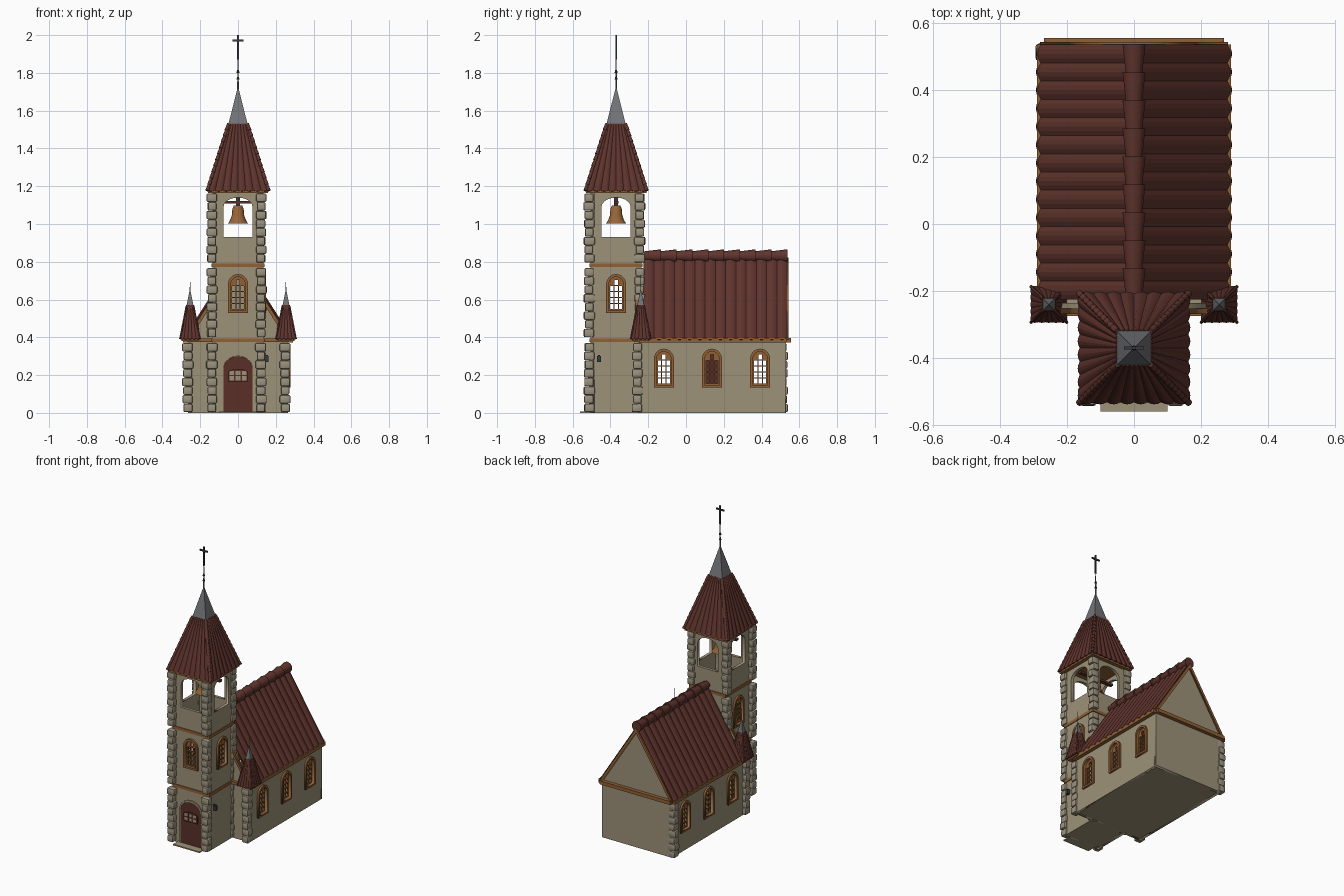
import bpy, bmesh, math, random
from mathutils import Vector, Matrix

random.seed(4)
cube = bpy.data.objects.get("Cube")
if cube:
    bpy.data.objects.remove(cube)


def material(name, r, g, b):
    m = bpy.data.materials.new(name)
    m.use_nodes = True
    m.diffuse_color = (r, g, b, 1)
    m.node_tree.nodes["Principled BSDF"].inputs["Base Color"].default_value = (r, g, b, 1)
    return m


PLASTER = material("plaster", 0.34, 0.29, 0.19)
STONE = material("corner stone", 0.33, 0.29, 0.21)
TIMBER = material("timber", 0.28, 0.115, 0.035)
TILE = material("roof tile", 0.115, 0.034, 0.026)
DOOR = material("door wood", 0.1, 0.03, 0.02)
LEAD = material("lead grey", 0.17, 0.175, 0.185)
IRON = material("dark iron", 0.04, 0.042, 0.05)
BRONZE = material("bell bronze", 0.32, 0.13, 0.04)


def finish(name, bm, mat, smooth=False):
    me = bpy.data.meshes.new(name)
    bm.to_mesh(me)
    bm.free()
    me.materials.append(mat)
    ob = bpy.data.objects.new(name, me)
    bpy.context.collection.objects.link(ob)
    if smooth:
        bpy.ops.object.select_all(action='DESELECT')
        ob.select_set(True)
        bpy.context.view_layer.objects.active = ob
        bpy.ops.object.shade_smooth_by_angle(angle=math.radians(40))
    return ob


def box(name, lo, hi, mat):
    lo, hi = Vector(lo), Vector(hi)
    bm = bmesh.new()
    bmesh.ops.create_cube(bm, size=1, matrix=Matrix.Translation((lo + hi) / 2)
                          @ Matrix.Diagonal((*(hi - lo), 1)))
    return finish(name, bm, mat)


def panel(name, outlines, depth, mat, origin, angle=0):
    """Upright slab; later outlines inside the first become holes."""
    cu = bpy.data.curves.new(name, 'CURVE')
    cu.dimensions, cu.fill_mode, cu.extrude = '2D', 'BOTH', depth / 2
    for pts in outlines:
        sp = cu.splines.new('POLY')
        sp.points.add(len(pts) - 1)
        for p, (x, y) in zip(sp.points, pts):
            p.co = (x, y, 0, 1)
        sp.use_cyclic_u = True
    cu.materials.append(mat)
    ob = bpy.data.objects.new(name, cu)
    bpy.context.collection.objects.link(ob)
    ob.location = origin
    ob.rotation_euler = (math.pi / 2, 0, angle)
    bpy.ops.object.select_all(action='DESELECT')
    ob.select_set(True)
    bpy.context.view_layer.objects.active = ob
    bpy.ops.object.convert(target='MESH')


def arch(cx, hw, z0, z1, rise):
    turn = [math.pi * i / 10 for i in range(11)]
    return [(cx - hw, z0), (cx + hw, z0)] + [
        (cx + hw * math.cos(t), z1 - rise + rise * math.sin(t)) for t in turn]


def rect(x0, x1, z0, z1):
    return [(x0, z0), (x1, z0), (x1, z1), (x0, z1)]


def window_hole(cx, z0):
    return arch(cx, 0.04, z0 + 0.012, z0 + 0.19, 0.045)


def window(name, cx, z0, origin, angle):
    panel(name + "_frame", [arch(cx, 0.053, z0, z0 + 0.205, 0.055), window_hole(cx, z0)],
          0.045, TIMBER, origin, angle)
    panes = [rect(cx + c * 0.023 - 0.009, cx + c * 0.023 + 0.009,
                  z0 + 0.02 + r * 0.032, z0 + 0.046 + r * 0.032)
             for c in (-1, 0, 1) for r in range(5) if r < 4 or c == 0]
    panel(name + "_lattice", [window_hole(cx, z0)] + panes, 0.008, TIMBER, origin, angle)


def chain(name, p0, p1, n, big, small, mat=TILE):
    """Overlapping tapered tiles, the wide end of each towards p0."""
    p0, p1 = Vector(p0), Vector(p1)
    step = (p1 - p0) / n
    rot = step.to_track_quat('Z', 'Y').to_matrix().to_4x4()
    bm = bmesh.new()
    for i in range(n):
        bmesh.ops.create_cone(bm, cap_ends=True, segments=10, radius1=big, radius2=small,
                              depth=step.length * 1.08,
                              matrix=Matrix.Translation(p0 + step * (i + 0.5)) @ rot)
    return finish(name, bm, mat, True)


def tile_slope(name, bl, br, tr, tl, ribs, amp):
    """Ribbed roof face with a scalloped lower edge."""
    bl, br, tr, tl = map(Vector, (bl, br, tr, tl))
    normal = (br - bl).cross(tl - bl).normalized()
    down = ((bl + br) - (tl + tr)).normalized()
    bm = bmesh.new()
    last = None
    for i in range(ribs * 4 + 1):
        u = i / (ribs * 4)
        off = amp * abs(math.sin(math.pi * u * ribs))
        pair = (bm.verts.new(bl.lerp(br, u) + (normal + down) * off),
                bm.verts.new(tl.lerp(tr, u) + normal * off))
        if last:
            bm.faces.new((last[0], pair[0], pair[1], last[1]))
        last = pair
    mod = finish(name, bm, TILE).modifiers.new("thickness", 'SOLIDIFY')
    mod.thickness, mod.offset = 0.01, -1


def cone(name, x, y, z0, z1, r0, r1, sides, mat):
    bm = bmesh.new()
    bmesh.ops.create_cone(bm, cap_ends=True, segments=sides, radius1=r0, radius2=r1, depth=z1 - z0,
                          matrix=Matrix.Translation((x, y, (z0 + z1) / 2))
                          @ Matrix.Rotation(math.pi / 4, 4, 'Z'))
    return finish(name, bm, mat)


def spire(name, x, y, z0, z1, h0, h1, tip, needle, ribs, hip):
    c = Vector((x, y, 0))
    for k in range(4):
        rot = Matrix.Rotation(k * math.pi / 2, 3, 'Z')
        at = lambda sx, h, z: c + rot @ Vector((sx * h, -h, z))
        tile_slope(f"{name}_slope_{k}", at(-1, h0, z0), at(1, h0, z0), at(1, h1, z1), at(-1, h1, z1),
                   ribs, h0 * 0.03)
        chain(f"{name}_hip_{k}", at(1, h0, z0), at(1, h1, z1), 11, hip, hip * 0.7)
    cone(name + "_cap", x, y, z1 - 0.003, tip, h1 * 1.45, h1 * 0.08, 4, LEAD)
    cone(name + "_needle", x, y, tip - 0.01, needle, h1 * 0.09, h1 * 0.05, 8, LEAD)


def stones(name, x, y, z0, z1, rows=8):
    """Column of irregular rounded corner blocks."""
    bm = bmesh.new()
    h = (z1 - z0) / rows
    for i in range(rows):
        long, short = random.uniform(0.052, 0.058), random.uniform(0.043, 0.049)
        size = (long, short) if i % 2 else (short, long)
        jig = random.uniform(-0.002, 0.002)
        bmesh.ops.create_cube(bm, size=1, matrix=Matrix.Translation((x + jig, y - jig, z0 + h * (i + 0.5)))
                              @ Matrix.Diagonal((*size, h * 0.97, 1)))
    bmesh.ops.bevel(bm, geom=bm.edges[:], offset=0.008, segments=2, affect='EDGES', profile=0.5)
    return finish(name, bm, STONE, True)


TY, TH = -0.37, 0.135          # tower centre and half width
NY, NX = 0.1375, 0.265         # nave centre and half width
SIDES = {"front": 0, "left": math.pi / 2, "back": math.pi, "right": -math.pi / 2}

# Tower walls, with belfry openings on every side
for side, ang in SIDES.items():
    d = Matrix.Rotation(ang, 3, 'Z') @ Vector((0, -TH + 0.01, 0))
    origin = (d.x, TY + d.y, 0)
    holes = [arch(0, 0.077, 0.93, 1.14, 0.05)]
    if side != "back":
        holes.append(window_hole(0, 0.53))
        window("tower_window_" + side, 0, 0.53, origin, ang)
    if side == "front":
        holes.append(arch(0, 0.08, 0.005, 0.305, 0.07))
    half = TH if side in ("front", "back") else TH - 0.02
    panel("tower_wall_" + side, [rect(-half, half, 0, 1.17)] + holes, 0.02, PLASTER, origin, ang)

# Tower bands, floors and corner stones
for name, z, h in (("lower", 0.375, 0.14), ("upper", 0.772, 0.14), ("eaves", 1.163, 0.16)):
    box(f"tower_band_{name}", (-h, TY - h, z), (h, TY + h, z + 0.02), TIMBER)
for i, (x, y) in enumerate(((-0.138, -0.513), (0.122, -0.513), (-0.138, -0.245), (0.122, -0.245))):
    for j, z in enumerate((0.003, 0.4, 0.795)):
        stones(f"tower_stones_{i}_{j}", x, y, z, z + 0.367)

# Door with its small grille and step
DY = TY - TH + 0.005
panel("door", [arch(0, 0.078, 0.005, 0.3, 0.068)], 0.02, DOOR, (0, DY, 0))
panel("door_arch", [arch(0, 0.086, 0.005, 0.312, 0.075), arch(0, 0.078, 0.003, 0.301, 0.068)],
      0.025, PLASTER, (0, DY, 0))
panel("door_pane", [arch(0, 0.048, 0.17, 0.228, 0.015)], 0.008, PLASTER, (0, DY - 0.011, 0))
panel("door_grille", [arch(0, 0.052, 0.166, 0.232, 0.017)]
      + [rect(c * 0.032 - 0.012, c * 0.032 + 0.012, z, z + 0.022) for c in (-1, 0, 1) for z in (0.172, 0.2)],
      0.008, DOOR, (0, DY - 0.014, 0))
box("door_step", (-0.1, -0.56, 0), (0.1, -0.5, 0.008), PLASTER)

# Wall lantern
box("lantern_bracket", (TH, -0.465, 0.3), (TH + 0.025, -0.455, 0.306), IRON)
box("lantern", (TH + 0.008, -0.47, 0.27), (TH + 0.026, -0.45, 0.3), IRON)

# Spire and cross
spire("spire", 0, TY, 1.178, 1.53, 0.162, 0.05, 1.72, 1.88, 8, 0.011)
for i, z in enumerate((1.765, 1.8)):
    cone(f"needle_bead_{i}", 0, TY, z, z + 0.014, 0.008, 0.005, 8, IRON)
box("cross_post", (-0.005, TY - 0.004, 1.87), (0.005, TY + 0.004, 2.0), IRON)
box("cross_arm", (-0.03, TY - 0.004, 1.967), (0.03, TY + 0.004, 1.977), IRON)

# Bell, turned from a profile
bm = bmesh.new()
profile = [(0.001, 1.1), (0.022, 1.098), (0.03, 1.08), (0.033, 1.045), (0.042, 1.02), (0.053, 1.003), (0.04, 1.006)]
vs = [bm.verts.new((r, 0, z)) for r, z in profile]
es = [bm.edges.new(p) for p in zip(vs, vs[1:])]
bmesh.ops.spin(bm, geom=vs + es, cent=(0, 0, 0), axis=(0, 0, 1), angle=math.tau, steps=20)
bmesh.ops.remove_doubles(bm, verts=bm.verts[:], dist=0.0005)
bmesh.ops.recalc_face_normals(bm, faces=bm.faces[:])
finish("bell", bm, BRONZE, True).location.y = TY
box("bell_beam", (-0.13, TY - 0.012, 1.108), (0.13, TY + 0.012, 1.122), DOOR)
box("bell_hanger", (-0.01, TY - 0.01, 1.09), (0.01, TY + 0.01, 1.165), IRON)

# Nave walls, windows, floor and gables
WX = (-0.255, 0, 0.255)
for side, s in (("left", 1), ("right", -1)):
    origin, ang = (s * (NX - 0.01), NY, 0), s * math.pi / 2
    panel("nave_wall_" + side, [rect(-0.39, 0.39, 0, 0.385)] + [window_hole(x, 0.135) for x in WX],
          0.02, PLASTER, origin, ang)
    for i, x in enumerate(WX):
        window(f"nave_window_{side}_{i}", x, 0.135, origin, ang)
    lo, hi = sorted((s * NX, s * 0.29))
    box("nave_eaves_beam_" + side, (lo, -0.25, 0.372), (hi, 0.535, 0.396), TIMBER)
    ends = [(s * 0.282, y, 0.39) for y in (-0.225, 0.535)][::s]
    tops = [(0, p[1], 0.83) for p in ends]
    tile_slope("nave_roof_" + side, ends[0], ends[1], tops[1], tops[0], 14, 0.008)
for end, y, ang in (("front", -0.245, 0), ("back", 0.52, math.pi)):
    panel("nave_gable_" + end, [[(-NX, 0), (NX, 0), (NX, 0.395), (0, 0.805), (-NX, 0.395)]],
          0.02, PLASTER, (0, y, 0), ang)
    out = -1 if end == "front" else 1
    panel("barge_board_" + end, [[(-0.28, 0.385), (0, 0.822), (0.28, 0.385), (0.26, 0.385), (0, 0.79), (-0.26, 0.385)]],
          0.016, TIMBER, (0, y + out * 0.015, 0), ang)
box("nave_band_front", (-0.27, -0.275, 0.375), (0.27, -0.25, 0.395), TIMBER)
box("nave_band_back", (-0.268, 0.525, 0.372), (0.268, 0.555, 0.396), TIMBER)
box("nave_floor", (-NX, -0.25, 0), (NX, 0.53, 0.01), PLASTER)
box("tower_floor", (-TH, TY - TH, 0), (TH, TY + TH, 0.01), PLASTER)
box("inner_screen", (-0.005, NY - 0.05, 0.15), (0.005, NY + 0.05, 0.37), DOOR)
chain("nave_ridge_tiles", (0, 0.533, 0.83), (0, -0.22, 0.83), 9, 0.036, 0.025)

# Nave corner stones and small turrets
for name, x, y in (("front_right", -0.267, -0.258), ("front_left", 0.25, -0.258), ("back_right", -0.266, 0.512)):
    stones("nave_stones_" + name, x, y, 0.003, 0.37)
for side, s in (("left", 1), ("right", -1)):
    box("turret_eaves_" + side, (s * 0.254 - 0.045, -0.285, 0.38), (s * 0.254 + 0.045, -0.195, 0.394), TIMBER)
    spire("turret_" + side, s * 0.254, -0.24, 0.392, 0.57, 0.053, 0.018, 0.655, 0.73, 5, 0.005)
